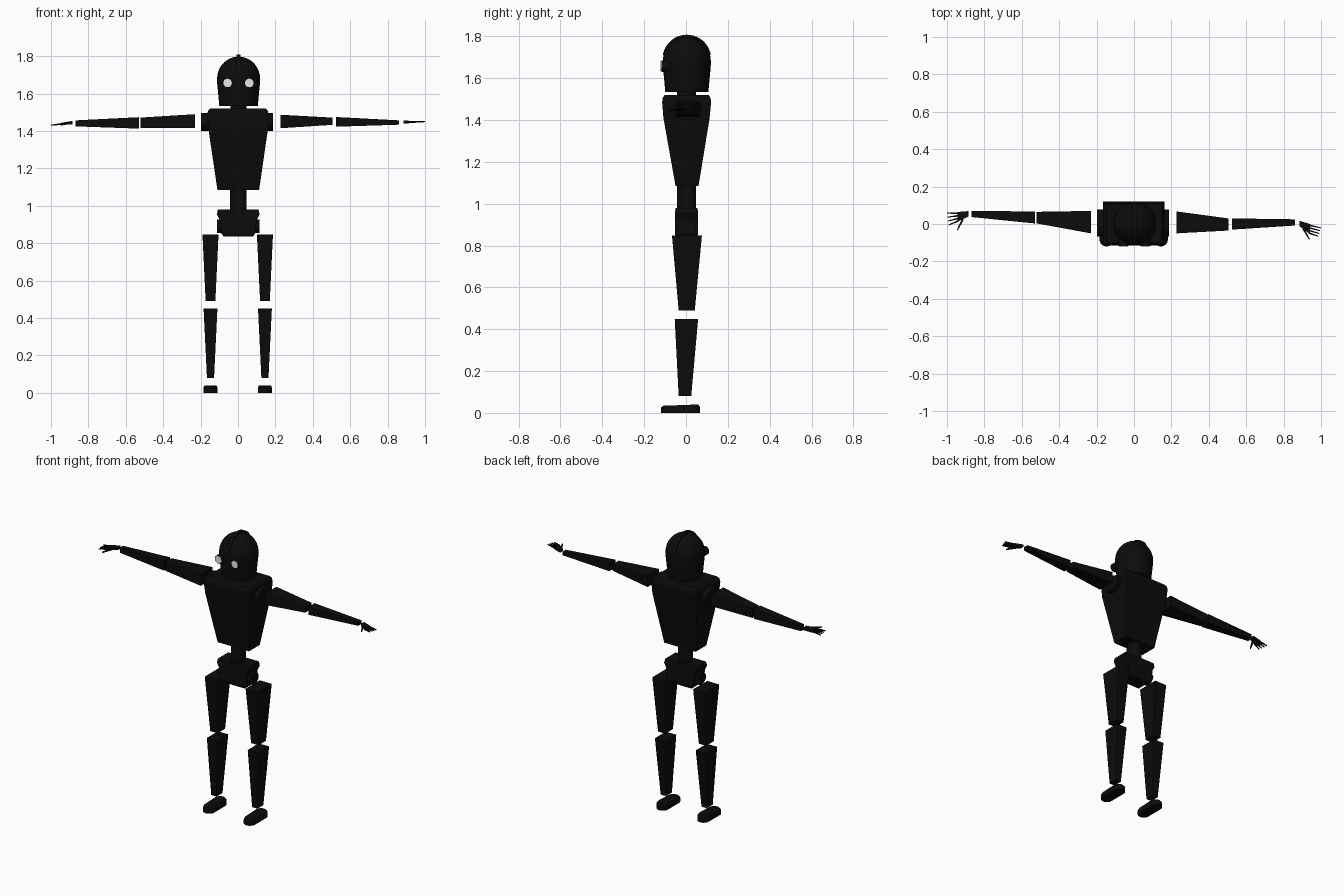
import bpy, bmesh, math
from mathutils import Vector, Matrix

if "Cube" in bpy.data.objects:
    bpy.data.objects.remove(bpy.data.objects["Cube"])

def material(name, v):
    m = bpy.data.materials.new(name)
    m.diffuse_color = (v, v, v, 1)
    m.use_nodes = True
    m.node_tree.nodes["Principled BSDF"].inputs["Base Color"].default_value = m.diffuse_color
    return m

BLACK = material("black metal", 0.0035)
WHITE = material("white lens", 0.8)

def finish(name, bm, mat=BLACK, smooth=False):
    bmesh.ops.recalc_face_normals(bm, faces=bm.faces)
    me = bpy.data.meshes.new(name)
    bm.to_mesh(me)
    bm.free()
    ob = bpy.data.objects.new(name, me)
    bpy.context.collection.objects.link(ob)
    me.materials.append(mat)
    if smooth:
        bpy.ops.object.select_all(action='DESELECT')
        ob.select_set(True)
        bpy.context.view_layer.objects.active = ob
        bpy.ops.object.shade_smooth_by_angle(angle=math.radians(35))
    return ob

def skin(name, rings, **kw):
    """Closed skin through rings of equal point count."""
    bm = bmesh.new()
    vs = [[bm.verts.new(p) for p in r] for r in rings]
    n = len(rings[0])
    for a, b in zip(vs, vs[1:]):
        for i in range(n):
            bm.faces.new((a[i], a[(i + 1) % n], b[(i + 1) % n], b[i]))
    bm.faces.new(vs[0])
    bm.faces.new(vs[-1])
    return finish(name, bm, **kw)

def loft(name, axis, *sections):
    """Rectangular sections (t, a0, a1, b0, b1) along x or z."""
    rings = []
    for t, a0, a1, b0, b1 in sections:
        r = [(a0, b0), (a1, b0), (a1, b1), (a0, b1)]
        rings.append([(t, a, b) if axis == 'x' else (a, b, t) for a, b in r])
    return skin(name, rings)

def bar(name, p0, p1, w0, w1):
    """Thin tapered square bar between two points."""
    p0, p1 = Vector(p0), Vector(p1)
    d = (p1 - p0).normalized()
    u = d.cross(Vector((0, 0, 1))).normalized()
    v = d.cross(u)
    return skin(name, [[p + (u * a + v * b) * w / 2 for a, b in
                        ((-1, -1), (1, -1), (1, 1), (-1, 1))] for p, w in ((p0, w0), (p1, w1))])

def drum(name, axis, c, r1, r2, t0, t1, mat=BLACK, n=24):
    """Elliptic cylinder along an axis, r1 and r2 in the other two axes."""
    rings = []
    for t in (t0, t1):
        ring = []
        for i in range(n):
            a = 2 * math.pi * i / n
            p, q = c[0] + r1 * math.cos(a), c[1] + r2 * math.sin(a)
            ring.append({'x': (t, p, q), 'y': (p, t, q), 'z': (p, q, t)}[axis])
        rings.append(ring)
    return skin(name, rings, mat=mat, smooth=True)

# domed head with a slightly narrowing jaw
profile = [(0.103, 1.535), (0.108, 1.59), (0.114, 1.65)]
for k in range(10):
    a = math.radians(k * 9.8)
    profile.append((0.115 * math.cos(a), 1.68 + 0.118 * math.sin(a)))
rings = [[(0.003 + r * math.cos(2 * math.pi * i / 32), 0.004 + r * math.sin(2 * math.pi * i / 32), z)
          for i in range(32)] for r, z in profile]
skin("head", rings, smooth=True)
# thin crest over the crown
arc = [math.radians(10 + 160 * k / 20) for k in range(21)]
skin("head_crest", [[(x, 0.004 + 0.117 * math.cos(a), 1.69 + 0.118 * math.sin(a)) for a in arc]
                    for x in (-0.009, 0.013)])
# round eyes: dark barrel with a light lens plate
for x in (-0.056, 0.06):
    drum("eye_barrel", 'y', (x, 1.657), 0.027, 0.027, -0.118, -0.07)
    drum("eye_lens", 'y', (x, 1.657), 0.023, 0.023, -0.121, -0.117, mat=WHITE)

# neck, torso, waist, pelvis
drum("neck", 'z', (0.002, 0.002), 0.043, 0.045, 1.51, 1.55)
loft("torso", 'z',
     (1.085, -0.11, 0.113, -0.05, 0.06),
     (1.41, -0.158, 0.16, -0.108, 0.113),
     (1.485, -0.165, 0.163, -0.114, 0.12),
     (1.507, -0.161, 0.16, -0.111, 0.117),
     (1.52, -0.148, 0.15, -0.102, 0.108))
drum("waist", 'z', (0.002, 0.002), 0.044, 0.046, 0.96, 1.09)
loft("pelvis", 'z',
     (0.835, -0.075, 0.08, -0.045, 0.05),
     (0.855, -0.09, 0.093, -0.053, 0.058),
     (0.925, -0.098, 0.10, -0.053, 0.058),
     (0.955, -0.113, 0.115, -0.053, 0.058),
     (0.98, -0.108, 0.11, -0.05, 0.055))
drum("hip_joint", 'x', (0.002, 0.89), 0.045, 0.036, -0.113, 0.115)

# shoulder drums
drum("shoulder_left", 'x', (0.005, 1.448), 0.072, 0.048, -0.197, -0.13)
drum("shoulder_right", 'x', (0.005, 1.448), 0.072, 0.048, 0.13, 0.188)

# arms, slightly different on each side
loft("upper_arm_left", 'x', (-0.23, -0.05, 0.07, 1.415, 1.49), (-0.52, 0.003, 0.065, 1.415, 1.472))
loft("forearm_left", 'x', (-0.53, 0.003, 0.067, 1.413, 1.474), (-0.868, 0.037, 0.07, 1.425, 1.457))
loft("upper_arm_right", 'x', (0.227, -0.05, 0.067, 1.415, 1.487), (0.504, -0.035, 0.03, 1.433, 1.472))
loft("forearm_right", 'x', (0.525, -0.03, 0.03, 1.423, 1.475), (0.862, -0.008, 0.025, 1.434, 1.457))

# hands: palm, four fingers and a thumb
loft("palm_left", 'x', (-0.885, 0.04, 0.069, 1.435, 1.454), (-0.945, 0.012, 0.064, 1.433, 1.444))
loft("palm_right", 'x', (0.885, -0.012, 0.017, 1.441, 1.456), (0.94, -0.053, 0.0, 1.443, 1.454))
for i in range(4):
    bar("finger_left", (-0.94, 0.058 - 0.014 * i, 1.439),
        (-1.0 + 0.003 * i, 0.058 - 0.021 * i, 1.431), 0.009, 0.005)
    bar("finger_right", (0.935, -0.006 - 0.014 * i, 1.448),
        (1.0 - 0.005 * i, -0.021 - 0.015 * i, 1.45), 0.009, 0.005)
bar("thumb_left", (-0.915, 0.025, 1.441), (-0.945, -0.033, 1.433), 0.011, 0.006)
bar("thumb_right", (0.905, -0.025, 1.447), (0.938, -0.082, 1.446), 0.011, 0.006)

# legs and rounded feet
for side, cx in (("left", -0.147), ("right", 0.144)):
    loft("thigh_" + side, 'z', (0.49, cx - 0.026, cx + 0.026, -0.035, 0.042),
         (0.848, cx - 0.043, cx + 0.043, -0.067, 0.076))
    loft("shin_" + side, 'z', (0.08, cx - 0.019, cx + 0.019, -0.035, 0.025),
         (0.45, cx - 0.037, cx + 0.037, -0.054, 0.058))
    # outline: two half-rounds joined by straight sides
    outline = []
    for i in range(24):
        a = 2 * math.pi * (i + 0.5) / 24
        mid = 0.03 if math.sin(a) > 0 else -0.083
        outline.append((0.037 * math.cos(a), mid + 0.037 * math.sin(a)))
    rings = []
    for s, z in ((1, 0), (1, 0.028), (0.9, 0.038)):
        rings.append([(cx + x * s, -0.0265 + (y + 0.0265) * s, z + (0.004 * y / 0.12 if z else 0))
                      for x, y in outline])
    skin("foot_" + side, rings)
